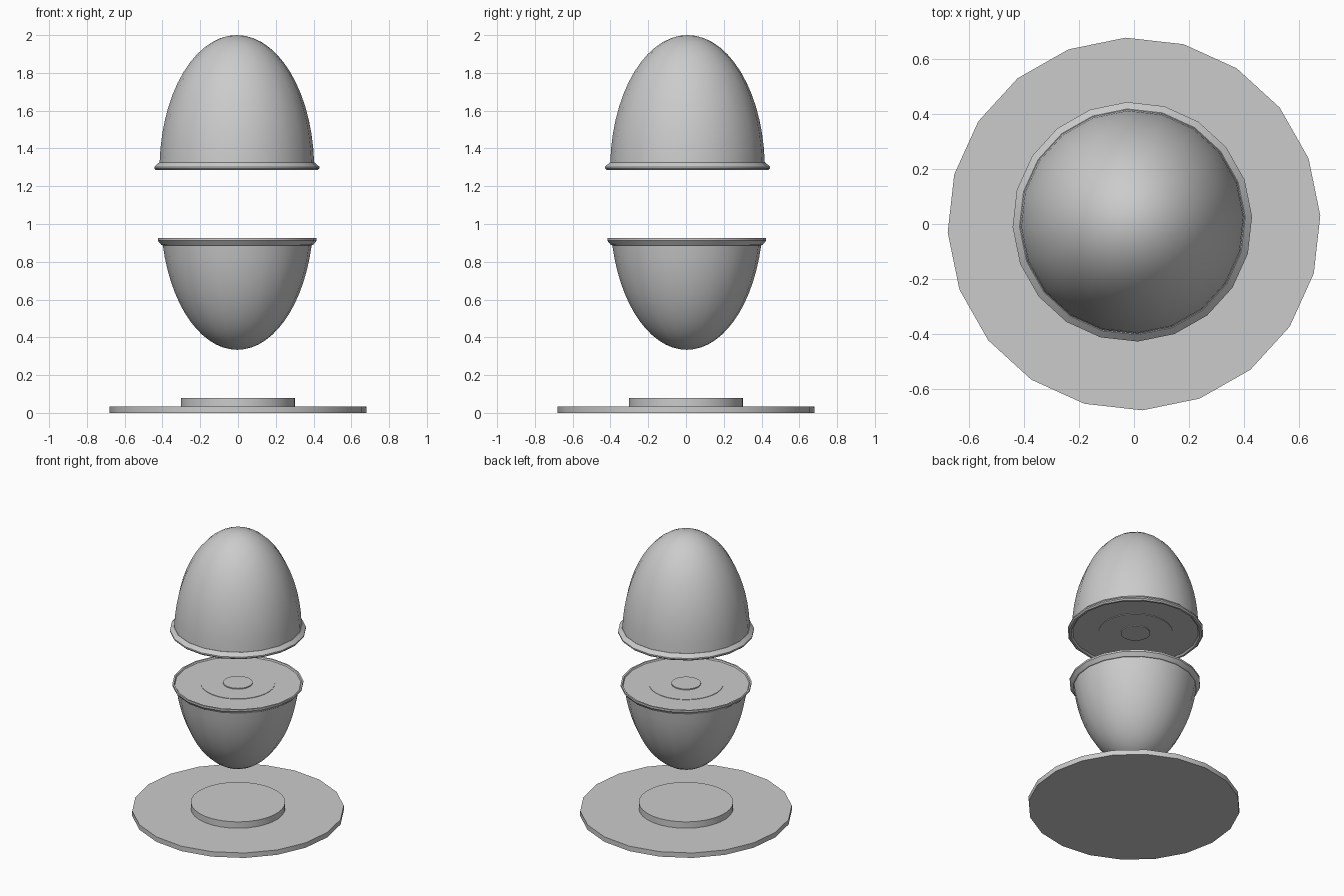
import bpy, bmesh
from math import sin, cos, pi, radians

if "Cube" in bpy.data.objects:
    bpy.data.objects.remove(bpy.data.objects["Cube"])


def lathe(name, profile, sides, centre=(0, 0), turn=2.6):
    """Spin an (r, z) profile listed from bottom to top; r = 0 makes a pole."""
    bm = bmesh.new()
    rings = []
    for r, z in profile:
        if r == 0:
            rings.append([bm.verts.new((centre[0], centre[1], z))] * sides)
        else:
            angles = [radians(turn) + 2 * pi * i / sides for i in range(sides)]
            rings.append([bm.verts.new((centre[0] + r * cos(a), centre[1] + r * sin(a), z))
                          for a in angles])
    for low, high in zip(rings, rings[1:]):
        for i in range(sides):
            j = (i + 1) % sides
            corners = dict.fromkeys((low[i], low[j], high[j], high[i]))
            bm.faces.new(list(corners))
    bmesh.ops.recalc_face_normals(bm, faces=bm.faces)
    mesh = bpy.data.meshes.new(name)
    bm.to_mesh(mesh)
    bm.free()
    ob = bpy.data.objects.new(name, mesh)
    bpy.context.collection.objects.link(ob)
    bpy.ops.object.select_all(action='DESELECT')
    ob.select_set(True)
    bpy.context.view_layer.objects.active = ob
    bpy.ops.object.shade_smooth_by_angle(angle=radians(30))
    return ob


def disc(name, r, z0, z1, sides=32, centre=(0, 0)):
    return lathe(name, [(0, z0), (r, z0), (r, z1), (0, z1)], sides, centre)


def arc(radius, z_mid, height, start, steps=14):
    """Quarter-ellipse points from angle start up to the pole."""
    pts = []
    for i in range(steps):
        a = start + (pi / 2 - start) * i / steps
        pts.append((radius * cos(a), z_mid + height * sin(a)))
    return pts + [(0, z_mid + height)]


# Base plate and raised centre
disc("base_plate", 0.68, 0, 0.035, 20)
disc("base_pedestal", 0.303, 0.03, 0.08)

# Lower shell: bowl, flared lip, shallow recessed top
c_low = (-0.004, 0.004)
bowl = arc(0.405, -1.05, 0.716, 0.23)
bowl = [(r, -z) for r, z in reversed(bowl)]
lathe("lower_shell", bowl + [(0.402, 0.889), (0.421, 0.912), (0.421, 0.925),
                             (0.41, 0.925), (0.405, 0.916), (0, 0.916)], 20, c_low)
disc("lower_ring", 0.238, 0.91, 0.919, 32, c_low)
disc("lower_hub", 0.094, 0.91, 0.926, 32, c_low)

# Upper shell: recessed underside, flared lip, dome
c_up = (-0.006, 0.008)
dome = arc(0.41, 1.29, 0.71, 0.05)
lathe("upper_shell", [(0, 1.295), (0.405, 1.295), (0.415, 1.285), (0.428, 1.285),
                      (0.437, 1.294), (0.437, 1.303), (0.412, 1.326)] + dome, 20, c_up)
disc("upper_ring", 0.238, 1.291, 1.3, 32, c_up)
disc("upper_hub", 0.094, 1.285, 1.3, 32, c_up)
